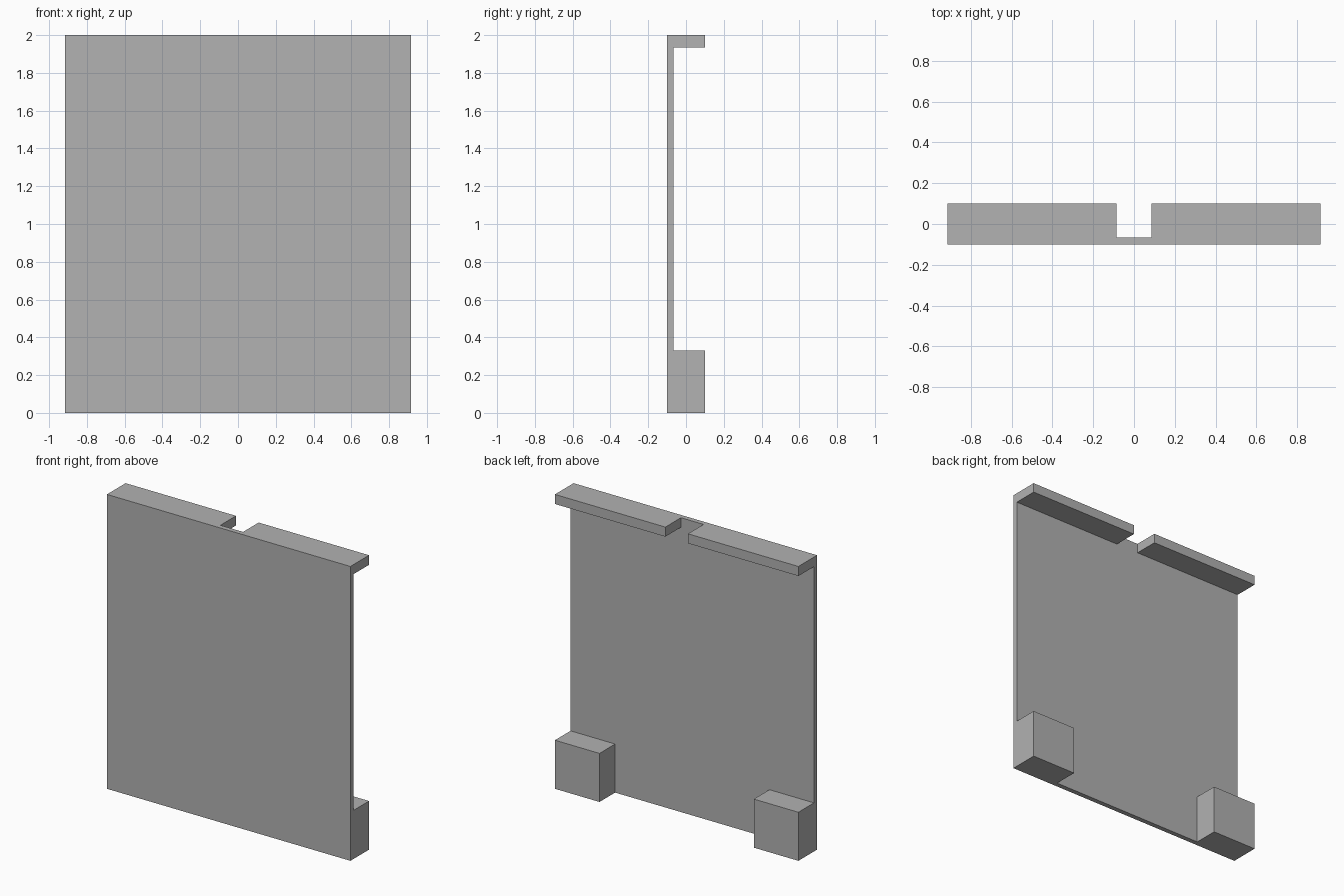
import bpy
import bmesh
from mathutils import Vector

cube = bpy.data.objects.get("Cube")
if cube:
    bpy.data.objects.remove(cube, do_unlink=True)

# One plain grey for the whole panel
grey = bpy.data.materials.new("plain_grey")
grey.use_nodes = True
colour = (0.445, 0.445, 0.445, 1)
grey.diffuse_color = colour
grey.node_tree.nodes["Principled BSDF"].inputs["Base Color"].default_value = colour

HALF_WIDTH = 0.915
HEIGHT = 2.0
FRONT, PLATE_BACK, BACK = -0.1, -0.067, 0.1
NOTCH = 0.085
RAIL_BOTTOM = 1.935
FOOT_WIDTH, FOOT_HEIGHT = 0.335, 0.33


def box(name, low, high):
    """Flat-faced box between two opposite corners."""
    low, high = Vector(low), Vector(high)
    bm = bmesh.new()
    bmesh.ops.create_cube(bm, size=1)
    bmesh.ops.scale(bm, vec=high - low, verts=bm.verts)
    bmesh.ops.translate(bm, vec=(low + high) / 2, verts=bm.verts)
    mesh = bpy.data.meshes.new(name)
    bm.to_mesh(mesh)
    bm.free()
    mesh.materials.append(grey)
    obj = bpy.data.objects.new(name, mesh)
    bpy.context.collection.objects.link(obj)
    return obj


# Thin front plate
box("front_plate", (-HALF_WIDTH, FRONT, 0), (HALF_WIDTH, PLATE_BACK, HEIGHT))

# Top rails either side of the notch, and feet at the lower corners
for side, sign in (("left", 1), ("right", -1)):
    def span(inner, outer):
        return sorted((sign * inner, sign * outer))

    x0, x1 = span(NOTCH, HALF_WIDTH)
    box(side + "_top_rail", (x0, PLATE_BACK, RAIL_BOTTOM), (x1, BACK, HEIGHT))
    x0, x1 = span(HALF_WIDTH - FOOT_WIDTH, HALF_WIDTH)
    box(side + "_foot_block", (x0, PLATE_BACK, 0), (x1, BACK, FOOT_HEIGHT))
